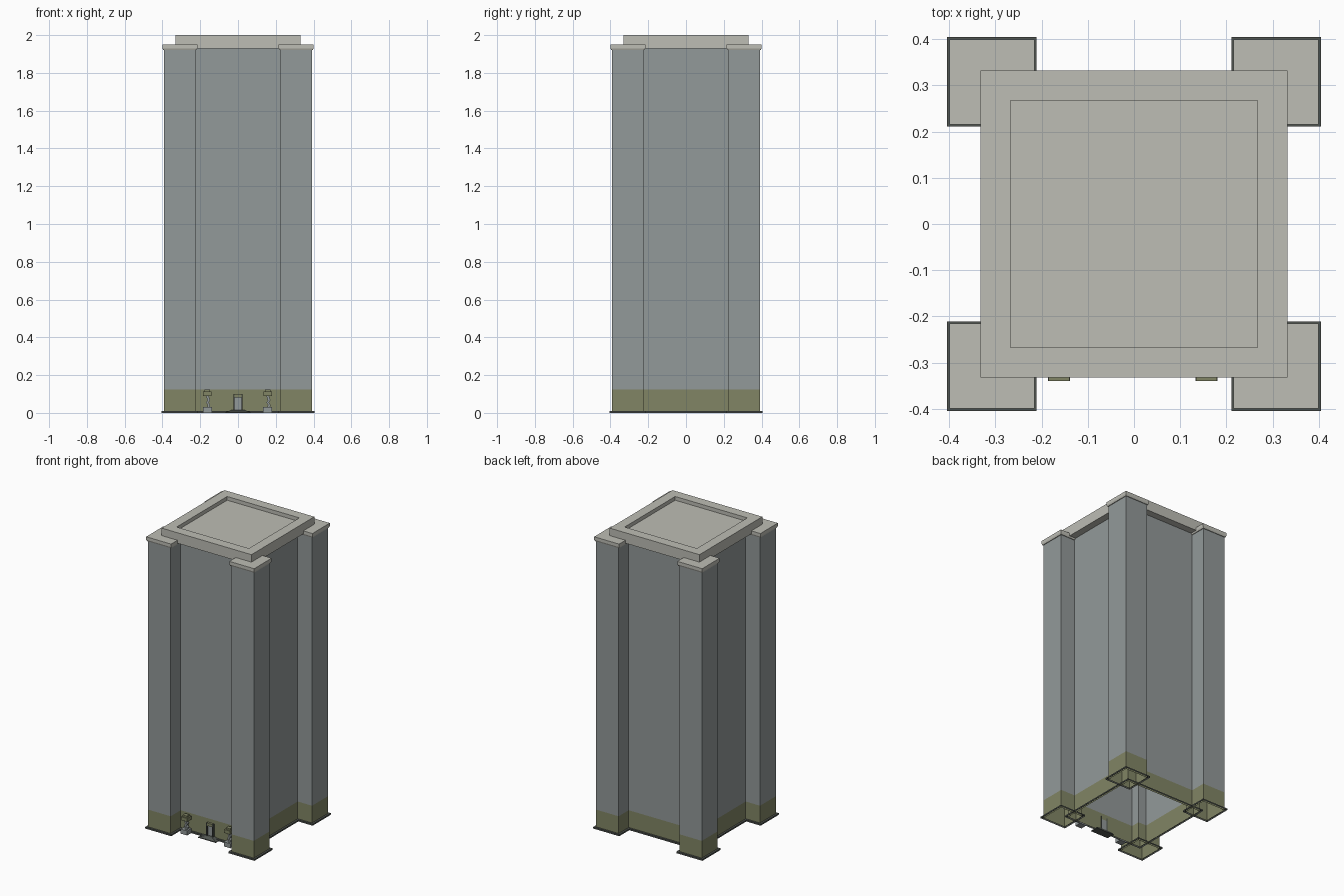
import bpy
import bmesh

if "Cube" in bpy.data.objects:
    bpy.data.objects.remove(bpy.data.objects["Cube"])


def material(name, col):
    m = bpy.data.materials.new(name)
    m.diffuse_color = (*col, 1)
    m.use_nodes = True
    m.node_tree.nodes["Principled BSDF"].inputs["Base Color"].default_value = m.diffuse_color
    return m


WALL = material("grey wall", (0.29, 0.32, 0.32))
STONE = material("pale stone", (0.51, 0.51, 0.46))
MOSS = material("moss green", (0.22, 0.235, 0.13))
DARK = material("dark trim", (0.08, 0.09, 0.08))


def finish(name, bm, mat):
    bmesh.ops.recalc_face_normals(bm, faces=bm.faces)
    me = bpy.data.meshes.new(name)
    bm.to_mesh(me)
    bm.free()
    me.materials.append(mat)
    ob = bpy.data.objects.new(name, me)
    bpy.context.collection.objects.link(ob)
    return ob


def stack(name, rings, mat, caps=True):
    """Loft rectangles given as (cx, cy, half_x, half_y, z)."""
    bm = bmesh.new()
    loops = []
    for cx, cy, hx, hy, z in rings:
        loops.append([bm.verts.new((cx + sx * hx, cy + sy * hy, z))
                      for sx, sy in ((-1, -1), (1, -1), (1, 1), (-1, 1))])
    for a, b in zip(loops, loops[1:]):
        for i in range(4):
            j = (i + 1) % 4
            bm.faces.new((a[i], a[j], b[j], b[i]))
    if caps:
        bm.faces.new(loops[0])
        bm.faces.new(loops[-1])
    return finish(name, bm, mat)


def box(name, x0, x1, y0, y1, z0, z1, mat):
    cx, cy, hx, hy = (x0 + x1) / 2, (y0 + y1) / 2, (x1 - x0) / 2, (y1 - y0) / 2
    return stack(name, [(cx, cy, hx, hy, z0), (cx, cy, hx, hy, z1)], mat)


def shaft(name, cx, cy, h, top):
    """Hollow square shaft: dark skirting, green base band, grey wall."""
    s = h + 0.013
    stack(name + "_skirting", [(cx, cy, s, s, 0), (cx, cy, s, s, 0.01),
                               (cx, cy, h, h, 0.01)], DARK, False)
    stack(name + "_base", [(cx, cy, h, h, 0), (cx, cy, h, h, 0.125)], MOSS, False)
    stack(name + "_wall", [(cx, cy, h, h, 0.125), (cx, cy, h, h, top)], WALL, False)


# Central tower and four corner piers with caps
shaft("tower", 0, 0, 0.285, 1.94)
for sx in (-1, 1):
    for sy in (-1, 1):
        cx, cy = sx * 0.3075, sy * 0.3075
        shaft("corner_pier", cx, cy, 0.0835, 1.925)
        stack("pier_cap", [(cx, cy, 0.088, 0.088, 1.92), (cx, cy, 0.092, 0.092, 1.93),
                           (cx, cy, 0.092, 0.092, 1.95)], STONE)

# Roof slab with sunken centre
stack("roof", [(0, 0, 0.332, 0.332, 1.93), (0, 0, 0.332, 0.332, 2.0),
               (0, 0, 0.267, 0.267, 2.0), (0, 0, 0.267, 0.267, 1.975)], STONE)

# Doorway with frame, panel and step
for sx in (-1, 1):
    box("door_jamb", sx * 0.0215 - 0.0035, sx * 0.0215 + 0.0035,
        -0.300, -0.280, 0.01, 0.10, DARK)
box("door_lintel", -0.018, 0.018, -0.300, -0.280, 0.082, 0.10, MOSS)
box("door_panel", -0.018, 0.018, -0.291, -0.280, 0.01, 0.082, WALL)
stack("door_step", [(0, -0.30, 0.065, 0.028, 0), (0, -0.30, 0.065, 0.028, 0.005),
                    (0, -0.295, 0.03, 0.016, 0.016)], DARK)

# Twisting posts either side of the door
for x in (-0.162, 0.157):
    y = -0.317
    box("post_plinth", x - 0.024, x + 0.024, y - 0.023, y + 0.023, 0, 0.03, WALL)
    bends = ((0.03, 0.006), (0.043, 0.008), (0.055, 0.0), (0.067, 0.008), (0.09, 0.0))
    stack("post_body", [(x + dx, y, 0.007, 0.011, z) for z, dx in bends], WALL)
    box("post_head", x - 0.023, x + 0.023, y - 0.022, y + 0.022, 0.09, 0.113, MOSS)
    box("post_top", x - 0.015, x + 0.015, y - 0.014, y + 0.014, 0.113, 0.124, MOSS)
